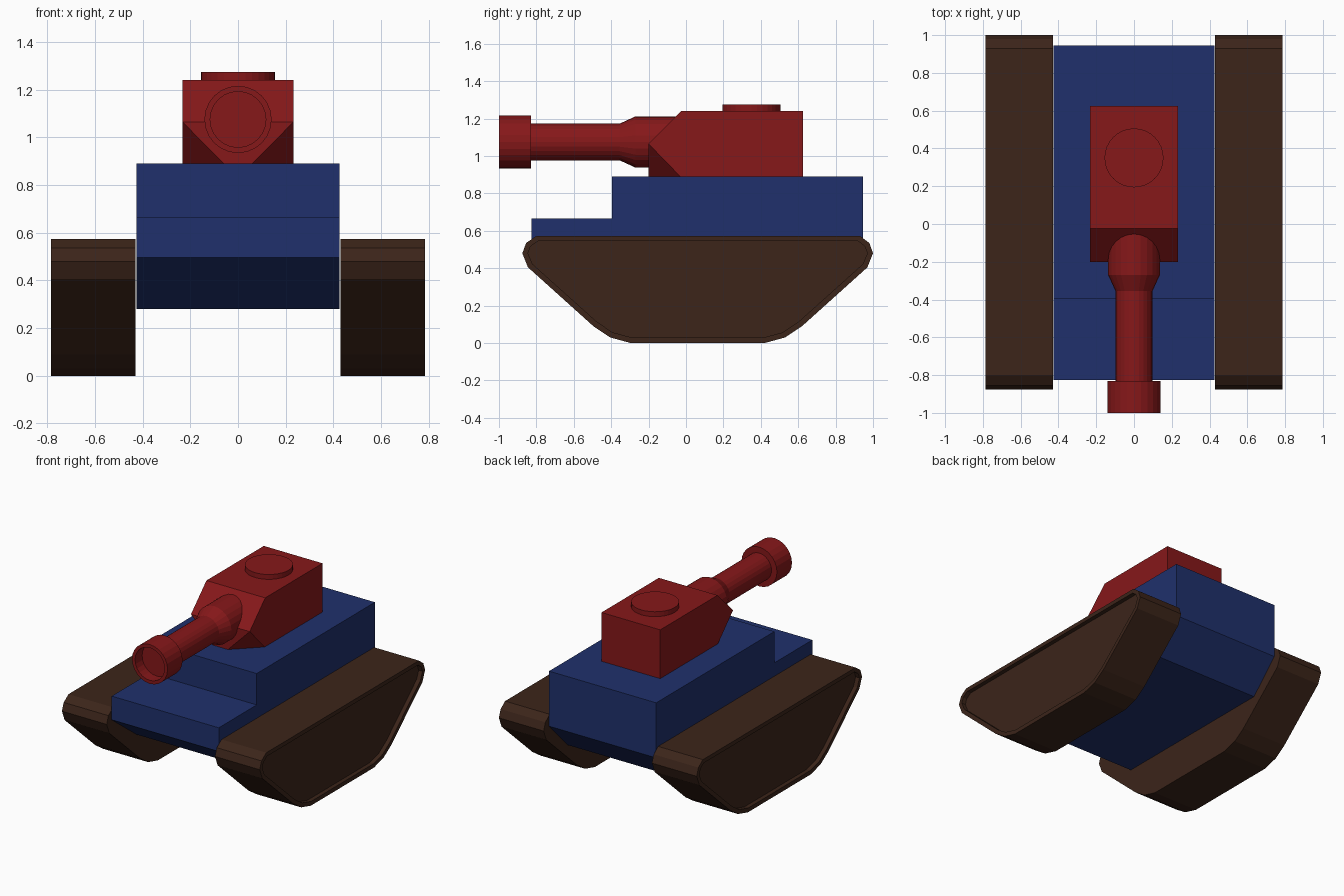
import bpy, bmesh
from math import sin, cos, pi

if "Cube" in bpy.data.objects:
    bpy.data.objects.remove(bpy.data.objects["Cube"])


def material(name, rgb):
    m = bpy.data.materials.new(name)
    m.diffuse_color = (*rgb, 1)
    m.use_nodes = True
    m.node_tree.nodes["Principled BSDF"].inputs["Base Color"].default_value = m.diffuse_color
    return m


BLUE = material("blue_paint", (0.014, 0.03, 0.15))
RED = material("red_paint", (0.24, 0.009, 0.01))
BROWN = material("brown_paint", (0.045, 0.018, 0.01))


def finish(name, bm, mat):
    bmesh.ops.recalc_face_normals(bm, faces=bm.faces)
    me = bpy.data.meshes.new(name)
    bm.to_mesh(me)
    bm.free()
    me.materials.append(mat)
    ob = bpy.data.objects.new(name, me)
    bpy.context.collection.objects.link(ob)
    return ob


def extrude_profile(bm, profile, x0, x1):
    """Extrude a side (y, z) profile along x; returns the face at x1."""
    face = bm.faces.new([bm.verts.new((x0, y, z)) for y, z in profile])
    res = bmesh.ops.extrude_face_region(bm, geom=[face], use_keep_orig=True)
    verts = [g for g in res["geom"] if isinstance(g, bmesh.types.BMVert)]
    bmesh.ops.translate(bm, verts=verts, vec=(x1 - x0, 0, 0))
    bmesh.ops.recalc_face_normals(bm, faces=bm.faces)
    return next(f for f in bm.faces if all(v in verts for v in f.verts))


def lathe(name, profile, place, mat, sides=24):
    """Join rings of (radius, distance) into a capped round solid."""
    bm = bmesh.new()
    rings = [[bm.verts.new(place(r * cos(2 * pi * i / sides),
                                 r * sin(2 * pi * i / sides), d))
              for i in range(sides)] for r, d in profile]
    for a, b in zip(rings, rings[1:]):
        for i in range(sides):
            j = (i + 1) % sides
            bm.faces.new((a[i], a[j], b[j], b[i]))
    bm.faces.new(rings[0])
    bm.faces.new(rings[-1])
    return finish(name, bm, mat)


# Tracks with a shallow recessed outer face
track = [(-0.80, 0.573), (0.93, 0.573), (0.98, 0.535), (1.0, 0.48),
         (0.97, 0.405), (0.62, 0.09), (0.53, 0.03), (0.42, 0.0),
         (-0.295, 0.0), (-0.405, 0.03), (-0.495, 0.09), (-0.845, 0.405),
         (-0.875, 0.48), (-0.855, 0.535)]
for side, sx in (("left", -1), ("right", 1)):
    bm = bmesh.new()
    outer = extrude_profile(bm, track, sx * 0.43, sx * 0.785)
    bmesh.ops.inset_region(bm, faces=[outer], thickness=0.03)
    res = bmesh.ops.extrude_face_region(bm, geom=[outer])
    bmesh.ops.delete(bm, geom=[outer], context="FACES_ONLY")
    bmesh.ops.translate(bm, vec=(-sx * 0.03, 0, 0), verts=[
        g for g in res["geom"] if isinstance(g, bmesh.types.BMVert)])
    finish(side + "_track", bm, BROWN)

# Stepped hull with sloping underside ends
hull = [(-0.825, 0.665), (-0.395, 0.665), (-0.395, 0.89), (0.945, 0.89),
        (0.945, 0.495), (0.735, 0.28), (-0.54, 0.28), (-0.825, 0.495)]
bm = bmesh.new()
extrude_profile(bm, hull, -0.425, 0.425)
finish("hull", bm, BLUE)

# Turret: sloped brow, upright nose and clipped lower front corners
bm = bmesh.new()
points = []
for s in (-1, 1):
    w = s * 0.233
    points += [(w, 0.625, 0.89), (w, 0.625, 1.24), (w, -0.025, 1.24),
               (w, -0.2, 1.065), (w, -0.03, 0.89), (s * 0.06, -0.2, 0.89)]
bmesh.ops.convex_hull(bm, input=[bm.verts.new(p) for p in points])
bmesh.ops.dissolve_limit(bm, angle_limit=0.02, verts=bm.verts, edges=bm.edges)
finish("turret", bm, RED)

# Hatch on the turret roof
lathe("hatch", [(0.156, 1.23), (0.156, 1.275)],
      lambda a, b, d: (a, 0.35 + b, d), RED, 32)

# Gun with collar, barrel and hollow muzzle
lathe("gun", [(0.137, 0.05), (0.137, -0.27), (0.098, -0.355), (0.098, -0.83),
              (0.141, -0.83), (0.141, -1.0), (0.117, -1.0), (0.117, -0.92)],
      lambda a, b, d: (a, d, 1.075 + b), RED)
